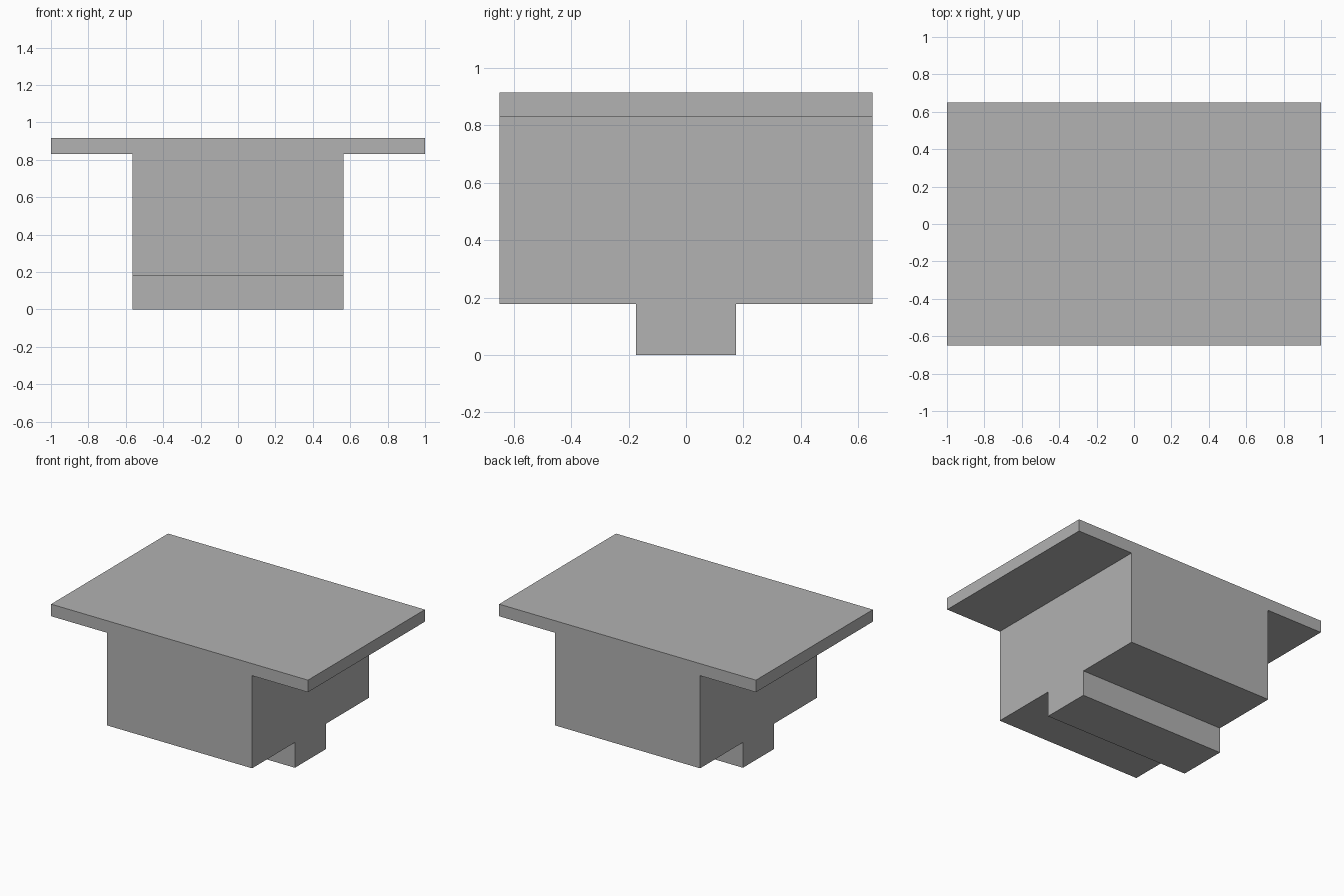
import bpy, bmesh
from mathutils import Vector

cube = bpy.data.objects.get("Cube")
if cube:
    bpy.data.objects.remove(cube, do_unlink=True)

# Main dimensions
DEPTH = 0.65          # half depth
BODY = 0.565          # half width of the block
RAIL = 0.174          # half depth of the rail underneath
TOP, LEDGE, BASE = 0.915, 0.83, 0.178

grey = bpy.data.materials.new("plain grey")
grey.use_nodes = True
colour = (0.445, 0.445, 0.445, 1)
grey.diffuse_color = colour
grey.node_tree.nodes["Principled BSDF"].inputs["Base Color"].default_value = colour

bm = bmesh.new()

# Wide top plate and block: a T profile, mirrored and swept from front to back
half = [(BODY, BASE), (BODY, LEDGE), (1, LEDGE), (1, TOP)]
profile = half + [(-x, z) for x, z in reversed(half)]
face = bm.faces.new([bm.verts.new((x, -DEPTH, z)) for x, z in profile])
swept = bmesh.ops.extrude_face_region(bm, geom=[face])["geom"]
bmesh.ops.translate(bm, vec=(0, 2 * DEPTH, 0),
                    verts=[g for g in swept if isinstance(g, bmesh.types.BMVert)])
bmesh.ops.recalc_face_normals(bm, faces=bm.faces)

# Rail: split the underside into strips and pull the middle one down
for y in (-RAIL, RAIL):
    bmesh.ops.bisect_plane(bm, geom=bm.verts[:] + bm.edges[:] + bm.faces[:],
                           plane_co=(0, y, 0), plane_no=(0, 1, 0))
bm.normal_update()
strip = [f for f in bm.faces
         if f.normal.z < -0.9 and f.calc_center_median().z < BASE + 0.01
         and abs(f.calc_center_median().y) < 0.01]
pulled = bmesh.ops.extrude_face_region(bm, geom=strip)["geom"]
bmesh.ops.translate(bm, vec=Vector((0, 0, -BASE)),
                    verts=[g for g in pulled if isinstance(g, bmesh.types.BMVert)])
if any(f.is_valid for f in strip):
    bmesh.ops.delete(bm, geom=[f for f in strip if f.is_valid], context='FACES')

# Merge the flat strips back into whole faces
bmesh.ops.dissolve_limit(bm, angle_limit=0.01, verts=bm.verts[:], edges=bm.edges[:])
bmesh.ops.recalc_face_normals(bm, faces=bm.faces)

mesh = bpy.data.meshes.new("flanged_block")
bm.to_mesh(mesh)
bm.free()
mesh.materials.append(grey)
block = bpy.data.objects.new("flanged_block", mesh)
bpy.context.collection.objects.link(block)
